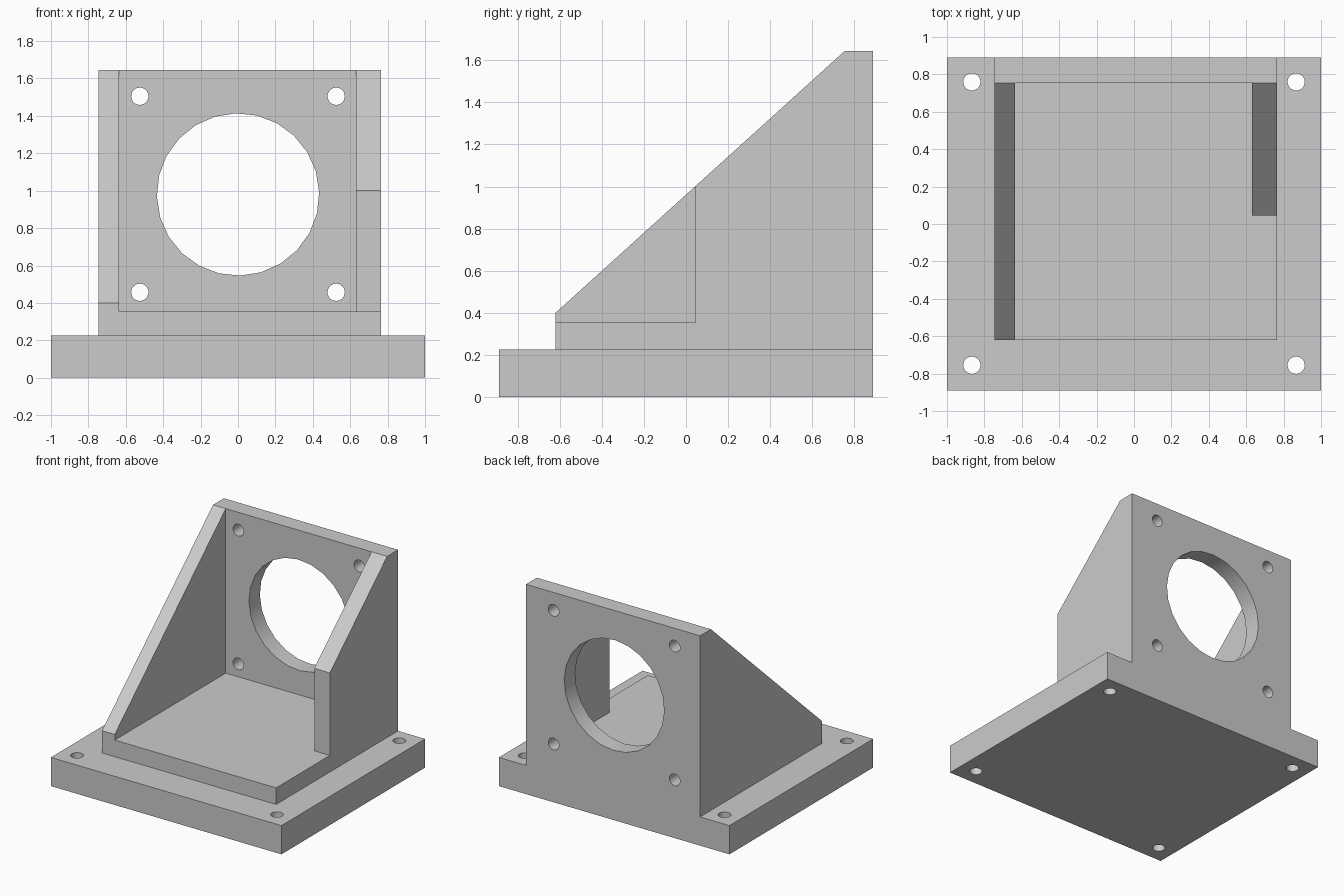
import bpy
import bmesh
import math
from mathutils import Matrix, Vector

default = bpy.data.objects.get("Cube")
if default:
    bpy.data.objects.remove(default, do_unlink=True)

grey = bpy.data.materials.new("plain grey")
grey.use_nodes = True
COLOUR = (0.6, 0.6, 0.6, 1)
grey.diffuse_color = COLOUR
grey.node_tree.nodes["Principled BSDF"].inputs["Base Color"].default_value = COLOUR


def new_object(name, bm):
    bmesh.ops.recalc_face_normals(bm, faces=bm.faces)
    mesh = bpy.data.meshes.new(name)
    bm.to_mesh(mesh)
    bm.free()
    mesh.materials.append(grey)
    obj = bpy.data.objects.new(name, mesh)
    bpy.context.collection.objects.link(obj)
    return obj


def side_profile(name, points, x0, x1):
    """Extrude a (y, z) outline from x0 to x1."""
    bm = bmesh.new()
    face = bm.faces.new([bm.verts.new((x0, y, z)) for y, z in points])
    extruded = bmesh.ops.extrude_face_region(bm, geom=[face])["geom"]
    verts = [v for v in extruded if isinstance(v, bmesh.types.BMVert)]
    bmesh.ops.translate(bm, verts=verts, vec=(x1 - x0, 0, 0))
    return new_object(name, bm)


def box(name, x, y, z):
    outline = [(y[0], z[0]), (y[1], z[0]), (y[1], z[1]), (y[0], z[1])]
    return side_profile(name, outline, *x)


def hole(name, centre, radius, segments, along_y=False, twist=0):
    """Cylinder cutter, long enough to pass through one plate."""
    bm = bmesh.new()
    turn = Matrix.Rotation(math.radians(90), 4, "X") if along_y else Matrix()
    place = Matrix.Translation(Vector(centre)) @ turn
    bmesh.ops.create_cone(bm, cap_ends=True, segments=segments, radius1=radius,
                          radius2=radius, depth=0.6,
                          matrix=place @ Matrix.Rotation(twist, 4, "Z"))
    return new_object(name, bm)


def combine(target, tool, operation):
    """Apply a boolean and throw the tool away."""
    mod = target.modifiers.new("boolean", "BOOLEAN")
    mod.operation = operation
    mod.solver = "EXACT"
    mod.object = tool
    bpy.context.view_layer.objects.active = target
    bpy.ops.object.modifier_apply(modifier=mod.name)
    bpy.data.objects.remove(tool, do_unlink=True)


FRONT, BACK = -0.62, 0.89
BASE_TOP, FLOOR, TOP = 0.225, 0.355, 1.645
PLATE_FRONT = 0.755

# Wedge-shaped body: floor, side walls and upright plate
body = side_profile("mounting_bracket", [
    (FRONT, 0.1), (FRONT, 0.4), (PLATE_FRONT, TOP), (BACK, TOP), (BACK, 0.1)],
    -0.745, 0.765)

# Open space between the walls, and the shortened left wall
combine(body, box("cavity", (-0.635, 0.63), (-1, PLATE_FRONT), (FLOOR, 2)), "DIFFERENCE")
combine(body, box("wall_cut", (0.5, 0.9), (-1, 0.045), (FLOOR, 2)), "DIFFERENCE")

# Base slab
combine(body, box("base", (-1, 1), (-BACK, BACK), (0, BASE_TOP)), "UNION")

# Large opening and four bolt holes in the upright plate
combine(body, hole("opening", (0, 0.85, 0.98), 0.434, 24, True, math.radians(1.5)), "DIFFERENCE")
for x in (-0.525, 0.525):
    for z in (0.457, 1.505):
        combine(body, hole("plate_bolt", (x, 0.85, z), 0.046, 32, True), "DIFFERENCE")

# Four bolt holes in the base corners
for x in (-0.867, 0.867):
    for y in (-0.755, 0.76):
        combine(body, hole("base_bolt", (x, y, 0.1), 0.046, 32), "DIFFERENCE")

# Merge coplanar leftovers and smooth the bores
bm = bmesh.new()
bm.from_mesh(body.data)
bmesh.ops.remove_doubles(bm, verts=bm.verts, dist=0.0001)
bmesh.ops.dissolve_limit(bm, angle_limit=math.radians(1), verts=bm.verts, edges=bm.edges)
bm.to_mesh(body.data)
bm.free()
body.data.materials.clear()
body.data.materials.append(grey)
for poly in body.data.polygons:
    poly.material_index = 0

bpy.ops.object.select_all(action="DESELECT")
body.select_set(True)
bpy.context.view_layer.objects.active = body
bpy.ops.object.shade_smooth_by_angle(angle=math.radians(30))
